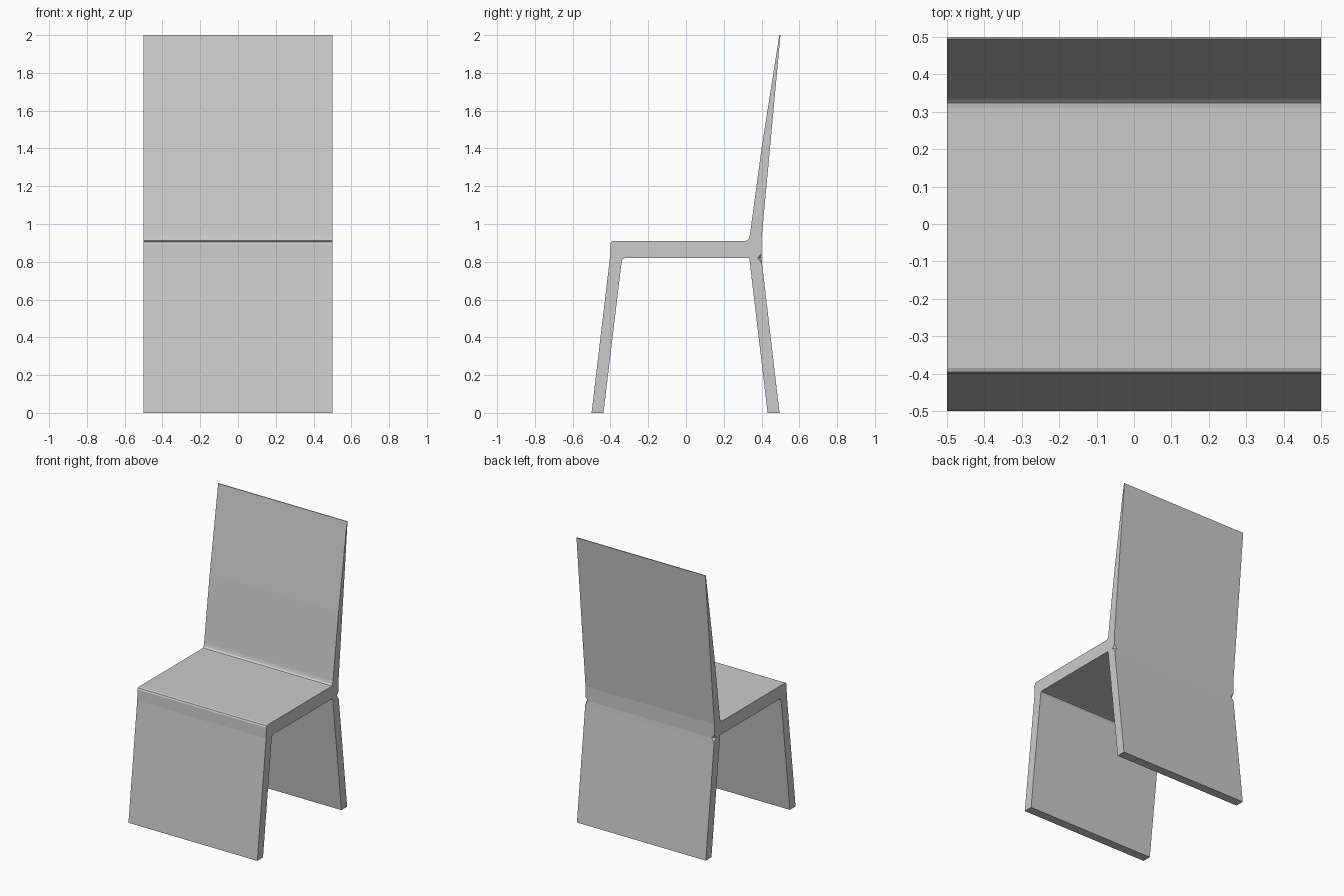
import bpy, bmesh

if "Cube" in bpy.data.objects:
    bpy.data.objects.remove(bpy.data.objects["Cube"])

HALF = 0.5  # half of the chair width


def slab(name, profile, corner):
    """Extrude a (y, z) profile across x; nick the profile corner at both ends."""
    bm = bmesh.new()
    ends = [[bm.verts.new((x, y, z)) for y, z in profile] for x in (-HALF, HALF)]
    n = len(profile)
    for i in range(n):
        j = (i + 1) % n
        bm.faces.new((ends[0][i], ends[0][j], ends[1][j], ends[1][i]))
    for ring, inward in zip(ends, (0.02, -0.02)):
        a, tip, b = ring[corner - 1], ring[corner], ring[(corner + 1) % n]
        bm.faces.new([v for v in ring if v is not tip])
        bm.faces.new((a, tip, b))
        tip.co.x += inward
    bmesh.ops.recalc_face_normals(bm, faces=bm.faces)
    mesh = bpy.data.meshes.new(name)
    bm.to_mesh(mesh)
    bm.free()
    obj = bpy.data.objects.new(name, mesh)
    bpy.context.collection.objects.link(obj)
    return obj


# Front leg, seat and tapering backrest in one folded sheet
slab("seat_with_back_and_front_leg", [
    (-0.50, 0), (-0.437, 0),
    (-0.342, 0.79), (-0.339, 0.807), (-0.332, 0.817), (-0.32, 0.82),
    (0.38, 0.82), (0.40, 0.82), (0.40, 0.845), (0.40, 0.92),
    (0.50, 2.0), (0.494, 2.0),
    (0.40, 1.40), (0.338, 0.94), (0.333, 0.922), (0.323, 0.912),
    (0.31, 0.91), (-0.385, 0.91), (-0.395, 0.906), (-0.40, 0.895),
    (-0.403, 0.82),
], 7)

# Splayed rear leg panel under the seat
slab("rear_leg", [
    (0.432, 0), (0.495, 0), (0.403, 0.79), (0.40, 0.82),
    (0.38, 0.82), (0.335, 0.82),
], 3)
